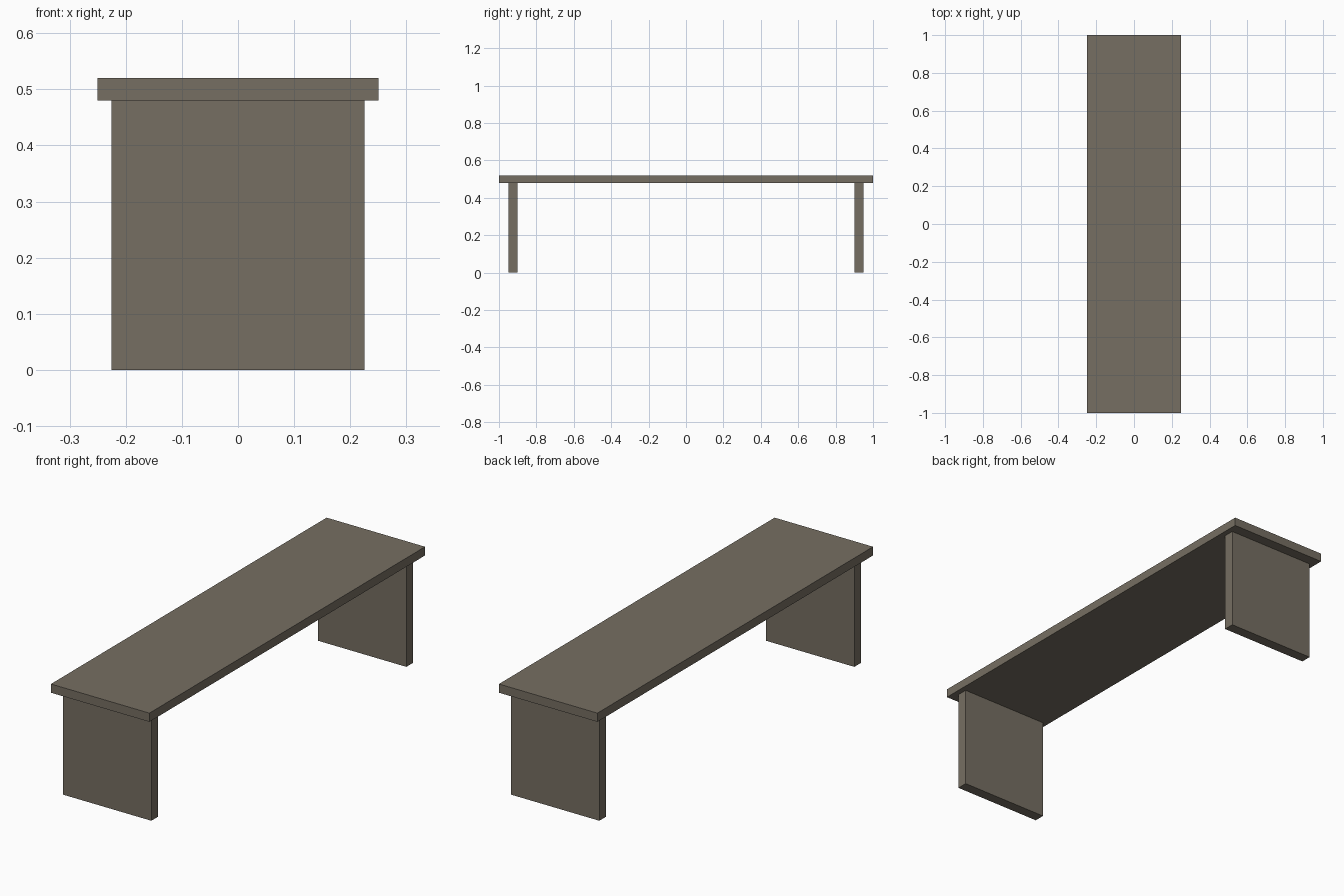
import bpy

if "Cube" in bpy.data.objects:
    bpy.data.objects.remove(bpy.data.objects["Cube"])

# One flat grey-brown colour for the whole bench
wood = bpy.data.materials.new("weathered_wood")
wood.diffuse_color = (0.18, 0.157, 0.122, 1.0)
wood.use_nodes = True
wood.node_tree.nodes["Principled BSDF"].inputs["Base Color"].default_value = wood.diffuse_color


def box(name, x, y, z):
    """Axis-aligned box from (min, max) ranges."""
    bpy.ops.mesh.primitive_cube_add(size=1)
    obj = bpy.context.object
    obj.name = name
    for v in obj.data.vertices:
        v.co = [lo + (c + 0.5) * (hi - lo) for c, (lo, hi) in zip(v.co, (x, y, z))]
    obj.data.materials.append(wood)
    return obj


# Seat plank
box("seat", (-0.25, 0.25), (-1.0, 1.0), (0.48, 0.52))

# Slab legs set in from both ends
for name, side in (("front_leg", -1), ("back_leg", 1)):
    y = sorted((side * 0.90, side * 0.95))
    box(name, (-0.225, 0.225), y, (0.0, 0.48))
